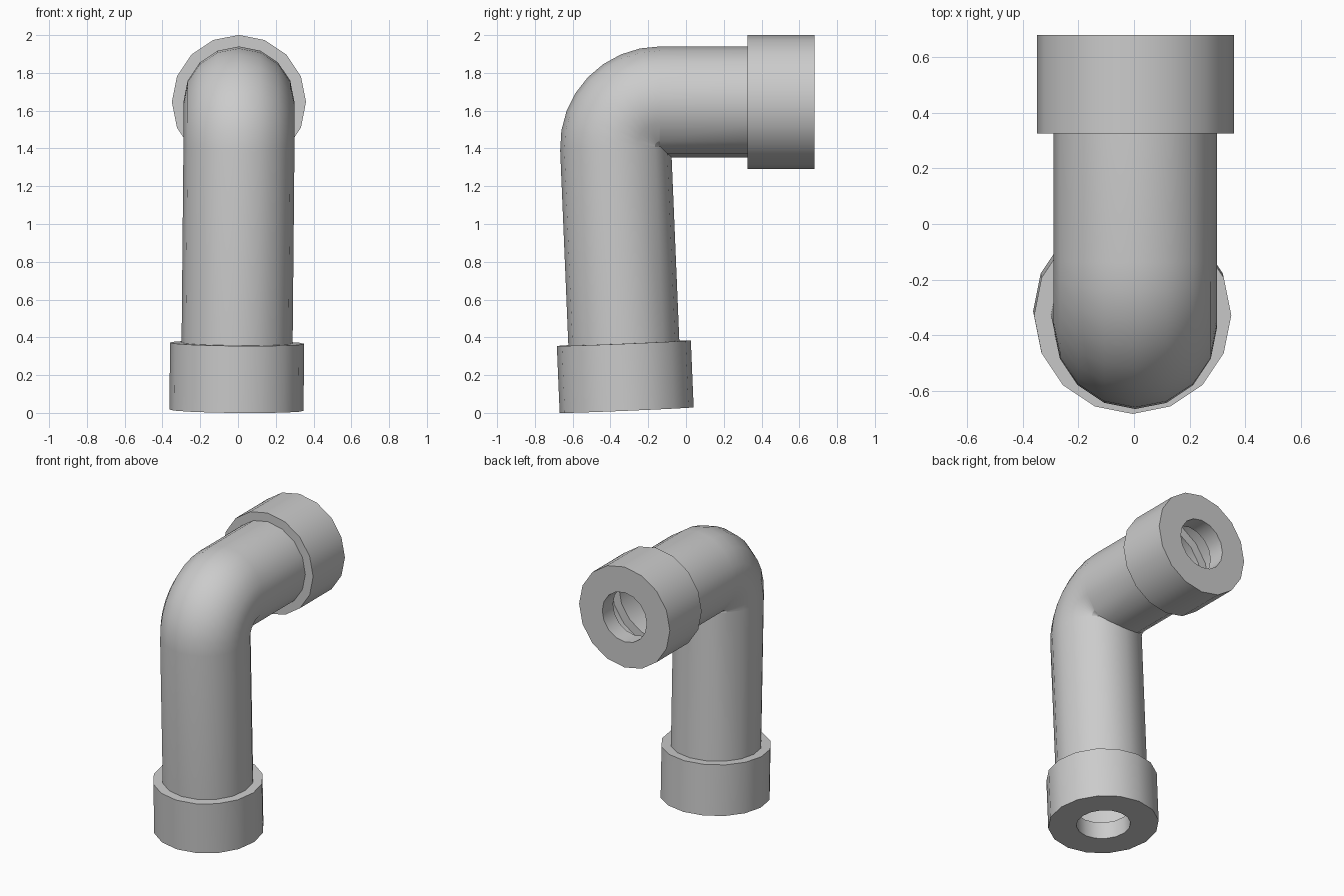
import bpy, bmesh
from math import sin, cos, pi, radians
from mathutils import Vector

if "Cube" in bpy.data.objects:
    bpy.data.objects.remove(bpy.data.objects["Cube"])

SIDES = 16
PIPE_R, COLLAR_R, HOLE_R = 0.294, 0.355, 0.174
COLLAR_L, LIP = 0.355, 0.12
BEND_R, BEND_STEPS = 0.235, 8
BEND_C = Vector((0.005, -0.1375, 1.411))
START_ANGLE = radians(92.4)


def direction(a):
    return Vector((0.0095 * sin(a), cos(a), sin(a))).normalized()


def bend_point(a):
    return BEND_C + BEND_R * Vector((0, -sin(a), cos(a)))


def add_ring(bm, centre, tangent, radius):
    up = Vector((1, 0, 0)).cross(tangent).normalized()
    side = tangent.cross(up)
    return [bm.verts.new(centre + radius * (side * cos(2 * pi * i / SIDES) + up * sin(2 * pi * i / SIDES)))
            for i in range(SIDES)]


# Collar outline: hole lip, end face, outer wall, step down to the pipe
collar = [(LIP, HOLE_R), (0, HOLE_R), (0, COLLAR_R), (COLLAR_L, COLLAR_R), (COLLAR_L, PIPE_R)]

bm = bmesh.new()
rings = []

# Bottom collar on the slightly leaning leg
t = direction(START_ANGLE)
base = bend_point(START_ANGLE) - t * 1.388
for d, r in collar:
    rings.append(add_ring(bm, base + t * d, t, r))

# Elbow
for i in range(BEND_STEPS + 1):
    a = START_ANGLE * (1 - i / BEND_STEPS)
    rings.append(add_ring(bm, bend_point(a), direction(a), PIPE_R))

# Top collar on the level arm
t = direction(0)
end = Vector((BEND_C.x, 0.68, BEND_C.z + BEND_R))
for d, r in reversed(collar):
    rings.append(add_ring(bm, end - t * d, t, r))

# Skin the rings
for lower, upper in zip(rings, rings[1:]):
    for i in range(SIDES):
        j = (i + 1) % SIDES
        bm.faces.new((lower[i], lower[j], upper[j], upper[i]))
bmesh.ops.recalc_face_normals(bm, faces=bm.faces)

mesh = bpy.data.meshes.new("pipe_elbow")
bm.to_mesh(mesh)
bm.free()
obj = bpy.data.objects.new("pipe_elbow", mesh)
bpy.context.collection.objects.link(obj)
bpy.context.view_layer.objects.active = obj
obj.select_set(True)
bpy.ops.object.shade_smooth_by_angle(angle=radians(40))
